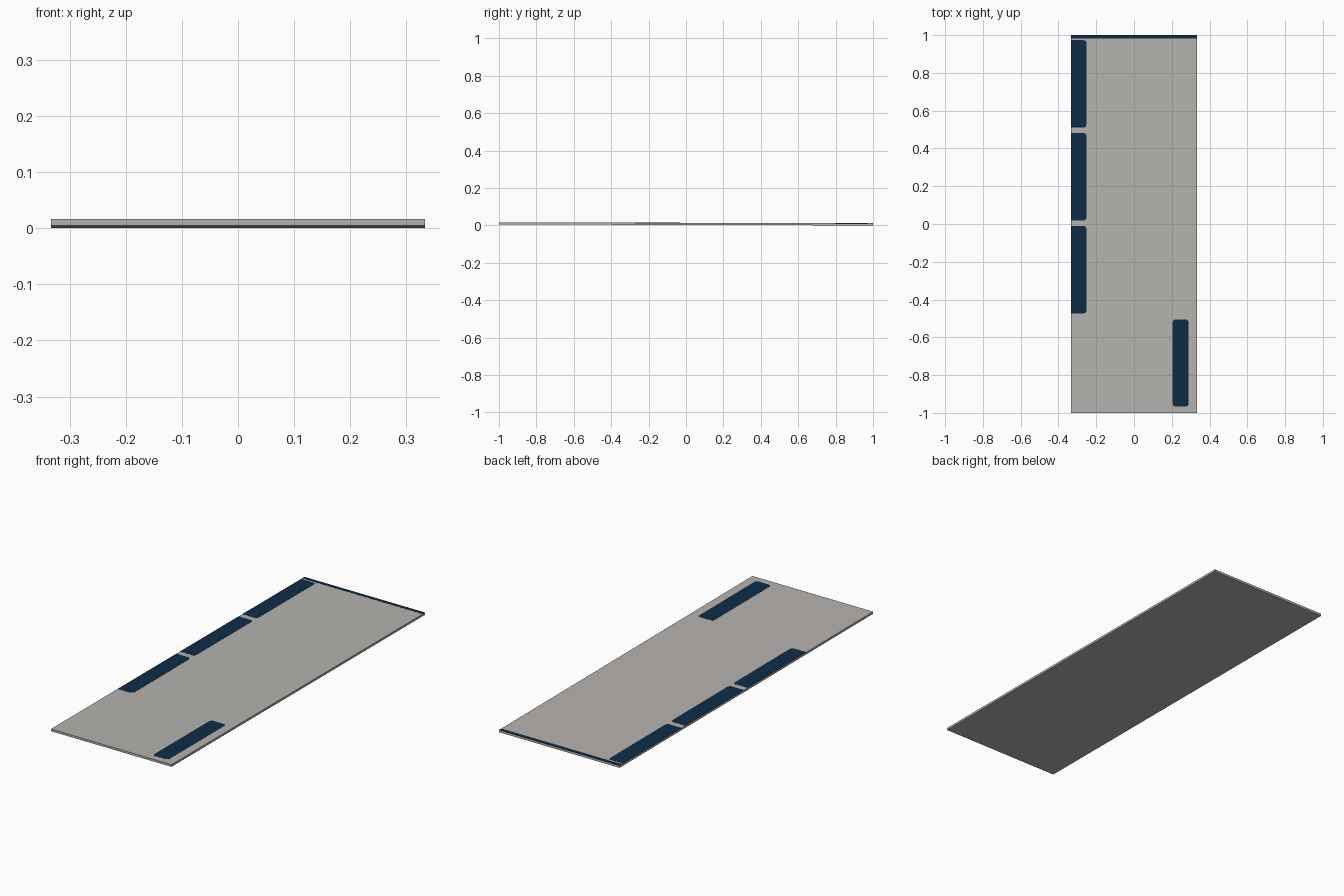
import bpy, bmesh, math

if "Cube" in bpy.data.objects:
    bpy.data.objects.remove(bpy.data.objects["Cube"])

W, L = 0.333, 1.0          # half width, half length
THICK, RISE = 0.011, 0.005  # board thickness, front edge lift

def material(name, rgb):
    m = bpy.data.materials.new(name)
    m.diffuse_color = (*rgb, 1)
    m.use_nodes = True
    m.node_tree.nodes["Principled BSDF"].inputs["Base Color"].default_value = m.diffuse_color
    return m

grey = material("warm grey", (0.47, 0.45, 0.43))
navy = material("dark navy", (0.004, 0.025, 0.063))

def bottom(y):
    # the board leans very slightly down towards the back
    return RISE * (L - y) / (2 * L)

def slab(name, outline, low, high, mat):
    # flat outline extruded between two offsets above the leaning underside
    bm = bmesh.new()
    lo = [bm.verts.new((x, y, bottom(y) + low)) for x, y in outline]
    hi = [bm.verts.new((x, y, bottom(y) + high)) for x, y in outline]
    bm.faces.new(lo[::-1])
    bm.faces.new(hi)
    n = len(outline)
    for i in range(n):
        j = (i + 1) % n
        bm.faces.new((lo[i], lo[j], hi[j], hi[i]))
    me = bpy.data.meshes.new(name)
    bm.to_mesh(me)
    bm.free()
    me.materials.append(mat)
    ob = bpy.data.objects.new(name, me)
    bpy.context.collection.objects.link(ob)
    return ob

def rounded(x0, x1, y0, y1, r_left, r_right, steps=4):
    # counter-clockwise rectangle with rounded corners
    pts = []
    for cx, cy, r, sx, sy, start in ((x1, y0, r_right, -1, 1, -90), (x1, y1, r_right, -1, -1, 0),
                                     (x0, y1, r_left, 1, -1, 90), (x0, y0, r_left, 1, 1, 180)):
        if r == 0:
            pts.append((cx, cy))
            continue
        for k in range(steps + 1):
            a = math.radians(start + 90 * k / steps)
            pts.append((cx + sx * r + r * math.cos(a), cy + sy * r + r * math.sin(a)))
    return pts

# main board
slab("board", rounded(-W, W, -L, L, 0, 0), 0, THICK, grey)

# navy strip along the back edge
slab("back_strip", rounded(-W, W, 0.982, L, 0, 0), THICK - 0.001, THICK + 0.0006, navy)

# three pads cut off by the left edge
for i, y in enumerate((0.742, 0.25, -0.242)):
    slab(f"left_pad_{i + 1}", rounded(-W, -0.252, y - 0.231, y + 0.231, 0, 0.014),
         THICK - 0.001, THICK + 0.0006, navy)

# one free pad at the front right
slab("right_pad", rounded(0.205, 0.289, -0.966, -0.506, 0.014, 0.014),
     THICK - 0.001, THICK + 0.0006, navy)
